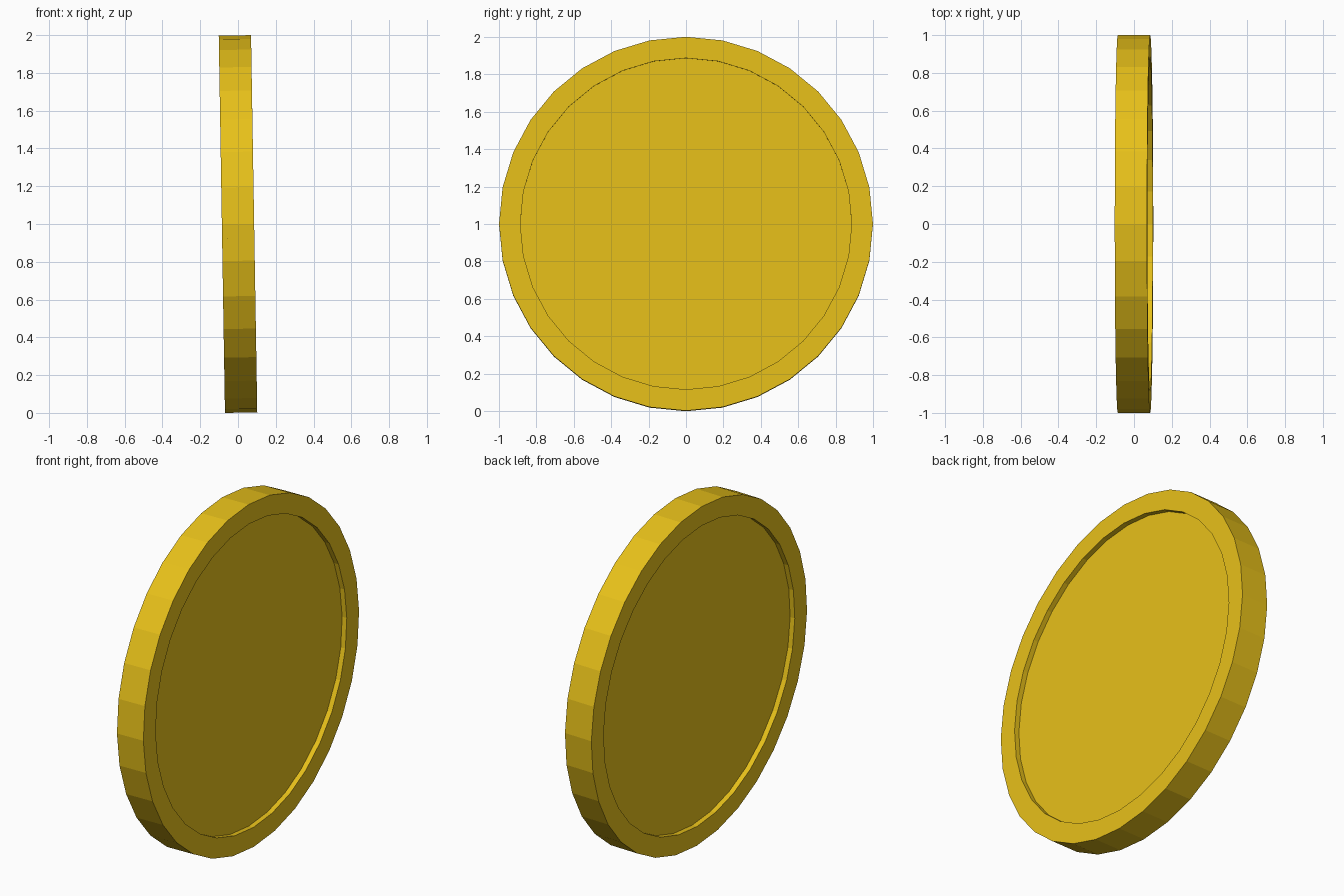
import bpy, bmesh
from math import pi
from mathutils import Matrix

if "Cube" in bpy.data.objects:
    bpy.data.objects.remove(bpy.data.objects["Cube"])

RADIUS, INNER, HALF, DEPTH, TILT = 0.9986, 0.885, 0.0855, 0.03, 0.0165

# Coin disc with 32 flat sides
bm = bmesh.new()
bmesh.ops.create_cone(bm, cap_ends=True, segments=32, radius1=RADIUS, radius2=RADIUS, depth=2 * HALF)

# Raised rim: inset each cap, then sink the middle with straight walls
for cap in [f for f in bm.faces if len(f.verts) == 32]:
    side = 1 if cap.normal.z > 0 else -1
    bmesh.ops.inset_region(bm, faces=[cap], thickness=0.1)
    for v in cap.verts:
        v.co.xy = v.co.xy.normalized() * INNER
    floor = bmesh.ops.extrude_discrete_faces(bm, faces=[cap])["faces"][0]
    bmesh.ops.translate(bm, verts=floor.verts, vec=(0, 0, -side * DEPTH))

# Stand it on edge, leaning slightly
bm.transform(Matrix.Rotation(pi / 2 - TILT, 4, 'Y'))
bmesh.ops.translate(bm, verts=bm.verts, vec=(0, 0, -min(v.co.z for v in bm.verts)))
bmesh.ops.recalc_face_normals(bm, faces=bm.faces)

mesh = bpy.data.meshes.new("coin")
bm.to_mesh(mesh)
bm.free()
coin = bpy.data.objects.new("coin", mesh)
bpy.context.collection.objects.link(coin)

# Gold colour
gold = bpy.data.materials.new("gold")
gold.diffuse_color = (0.8, 0.53, 0.01, 1)
gold.use_nodes = True
gold.node_tree.nodes["Principled BSDF"].inputs["Base Color"].default_value = gold.diffuse_color
mesh.materials.append(gold)
